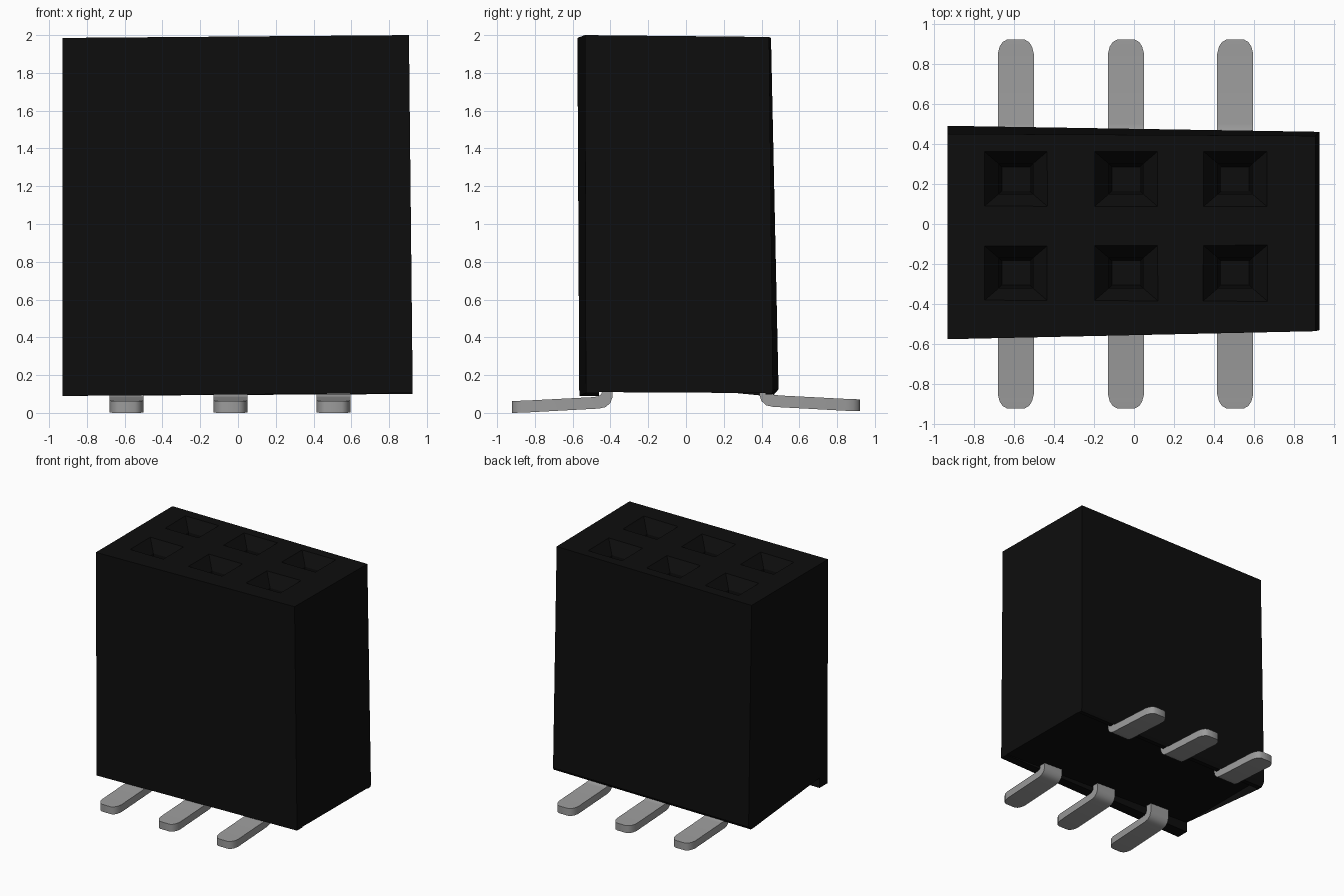
import bpy, bmesh

if "Cube" in bpy.data.objects:
    bpy.data.objects.remove(bpy.data.objects["Cube"], do_unlink=True)


def make_material(name, value):
    mat = bpy.data.materials.new(name)
    mat.use_nodes = True
    colour = (value, value, value, 1)
    mat.diffuse_color = colour
    mat.node_tree.nodes["Principled BSDF"].inputs["Base Color"].default_value = colour
    return mat


def loft(name, rings, mat):
    """Closed solid through a series of matching point loops."""
    bm = bmesh.new()
    loops = [[bm.verts.new(p) for p in ring] for ring in rings]
    for a, b in zip(loops, loops[1:]):
        for i in range(len(a)):
            j = (i + 1) % len(a)
            bm.faces.new((a[i], a[j], b[j], b[i]))
    bm.faces.new(loops[0])
    bm.faces.new(loops[-1])
    bmesh.ops.triangulate(bm, faces=[f for f in bm.faces if len(f.verts) > 4])
    bmesh.ops.recalc_face_normals(bm, faces=bm.faces)
    mesh = bpy.data.meshes.new(name)
    bm.to_mesh(mesh)
    bm.free()
    mesh.materials.append(mat)
    obj = bpy.data.objects.new(name, mesh)
    bpy.context.collection.objects.link(obj)
    return obj


def select_only(obj):
    bpy.ops.object.select_all(action="DESELECT")
    obj.select_set(True)
    bpy.context.view_layer.objects.active = obj


black = make_material("black plastic", 0.0042)
metal = make_material("grey metal", 0.33)

# Housing: slightly tapered block with two rails underneath that fade out
left_end = [(-.575, 1.985), (.45, 1.985), (.49, .125), (.46, .09), (.42, .09),
            (.42, .175), (-.46, .175), (-.46, .09), (-.565, .09)]
right_end = [(-.535, 2.0), (.44, 1.99), (.46, .12), (.455, .1), (.42, .1),
             (.42, .105), (-.46, .11), (-.46, .105), (-.53, .105)]
housing = loft("housing", [
    [(-.93, y, z) for y, z in left_end],
    [(.926 - .0105 * z, y, z) for y, z in right_end]], black)

# Sockets: funnel mouths leading into narrow shafts
columns = (-.59, -.04, .505)
steps = [(2.04, .19, .165), (1.985, .155, .135), (1.89, .085, .075), (1.5, .07, .06)]
for x in columns:
    for y in (-.245, .225):
        cutter = loft("socket_cutter", [
            [(x + sx * w, y + sy * d, z)
             for sx, sy in ((-1, -1), (1, -1), (1, 1), (-1, 1))]
            for z, w, d in steps], black)
        select_only(housing)
        mod = housing.modifiers.new("socket", "BOOLEAN")
        mod.operation = "DIFFERENCE"
        mod.solver = "EXACT"
        mod.object = cutter
        bpy.ops.object.modifier_apply(modifier=mod.name)
        bpy.data.objects.remove(cutter, do_unlink=True)

# Pins: flat legs with rounded tips, bent upward into the housing.
# Each station is outer y, outer z, inner y, inner z, half width.
stations = [(.92, .065, .92, .003, .045), (.908, .066, .908, .003, .066),
            (.885, .067, .885, .004, .081), (.85, .068, .85, .005, .09),
            (.5, .086, .46, .026, .09), (.465, .09, .425, .034, .09),
            (.45, .1, .4, .056, .09), (.445, .115, .388, .09, .09),
            (.445, .25, .388, .25, .09)]
for side, label, lift in ((-1, "front", 0), (1, "back", .009)):
    for number, x in enumerate(columns, 1):
        pin = loft(f"{label}_pin_{number}", [
            [(x - w, side * yo, zo + lift), (x + w, side * yo, zo + lift),
             (x + w, side * yi, zi + lift), (x - w, side * yi, zi + lift)]
            for yo, zo, yi, zi, w in stations], metal)
        pin.location.z = -.003
        select_only(pin)
        bpy.ops.object.shade_smooth_by_angle()
